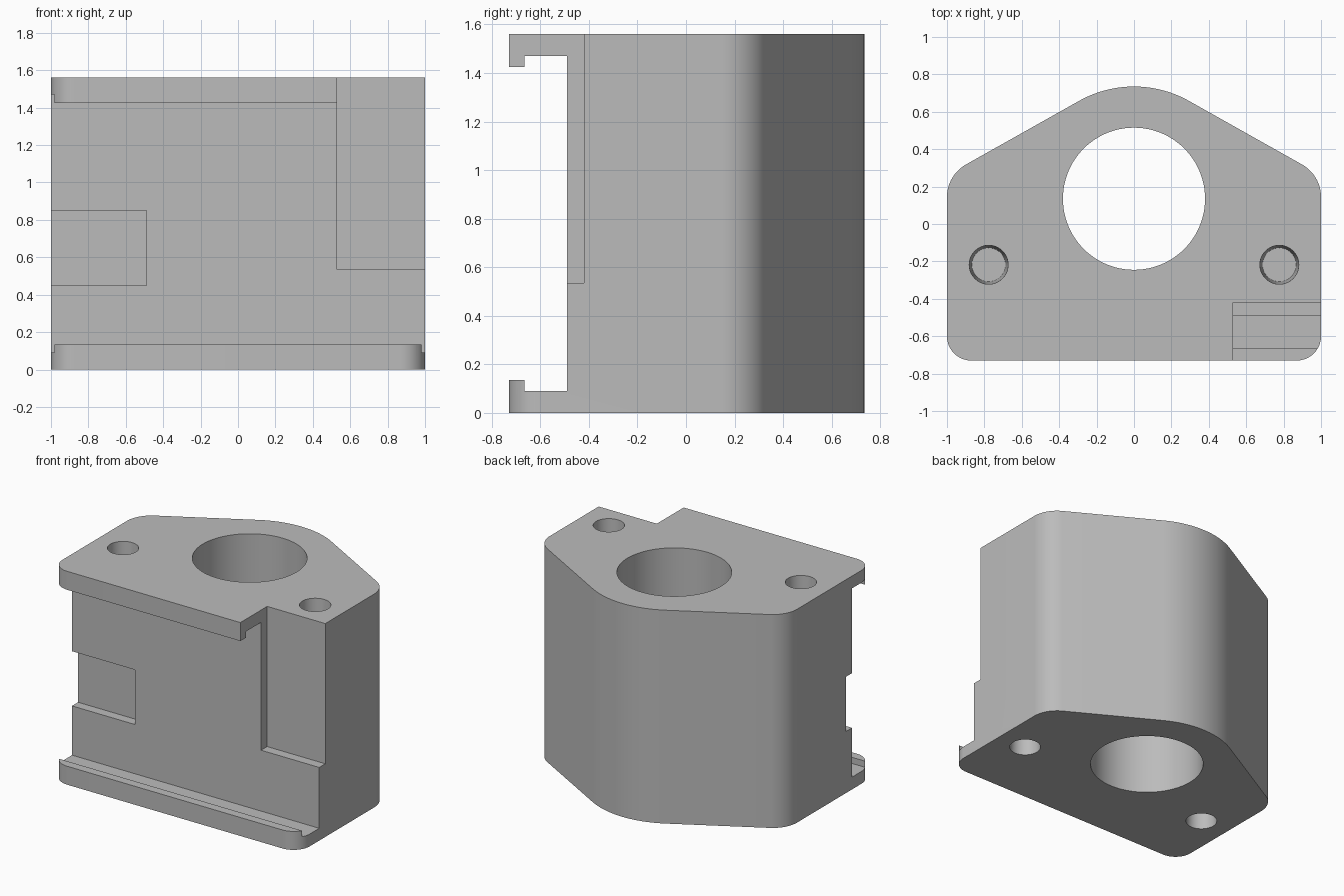
import bpy, bmesh
from math import sin, cos, radians, pi

cube = bpy.data.objects.get("Cube")
if cube:
    bpy.data.objects.remove(cube, do_unlink=True)

HEIGHT = 1.56
BORE_Y = 0.135

grey = bpy.data.materials.new("Grey plastic")
grey.use_nodes = True
colour = (0.5, 0.5, 0.5, 1)
grey.diffuse_color = colour
grey.node_tree.nodes["Principled BSDF"].inputs["Base Color"].default_value = colour


def prism(name, points, bottom, top):
    """Extrude a counter-clockwise outline upwards."""
    bm = bmesh.new()
    face = bm.faces.new([bm.verts.new((x, y, bottom)) for x, y in points])
    result = bmesh.ops.extrude_face_region(bm, geom=[face])
    for item in result["geom"]:
        if isinstance(item, bmesh.types.BMVert):
            item.co.z = top
    bmesh.ops.recalc_face_normals(bm, faces=bm.faces)
    mesh = bpy.data.meshes.new(name)
    bm.to_mesh(mesh)
    bm.free()
    mesh.materials.append(grey)
    obj = bpy.data.objects.new(name, mesh)
    bpy.context.collection.objects.link(obj)
    return obj


def box(name, x0, x1, y0, y1, z0, z1):
    return prism(name, [(x0, y0), (x1, y0), (x1, y1), (x0, y1)], z0, z1)


def cone(name, x, y, z0, z1, r0, r1):
    bpy.ops.mesh.primitive_cone_add(vertices=96, radius1=r0, radius2=r1,
                                    depth=z1 - z0, location=(x, y, (z0 + z1) / 2))
    obj = bpy.context.object
    obj.name = name
    obj.data.materials.append(grey)
    return obj


def arc(cx, cy, radius, start, end, steps=16):
    angles = [radians(start + (end - start) * i / steps) for i in range(steps + 1)]
    return [(cx + radius * cos(a), cy + radius * sin(a)) for a in angles]


def cut(target, cutter):
    cutter.hide_render = True
    mod = target.modifiers.new("Cut", 'BOOLEAN')
    mod.operation = 'DIFFERENCE'
    mod.solver = 'EXACT'
    mod.object = cutter
    bpy.context.view_layer.objects.active = target
    bpy.ops.object.modifier_apply(modifier=mod.name)
    bpy.data.objects.remove(cutter, do_unlink=True)


# Carriage body with rounded corners and a rounded, tapering back
slope = 60.6
outline = (arc(0.87, -0.60, 0.13, -90, 0)
           + arc(0.80, 0.144, 0.20, 0, slope)
           + arc(0, BORE_Y, 0.60, slope, 180 - slope, 32)
           + arc(-0.80, 0.144, 0.20, 180 - slope, 180)
           + arc(-0.87, -0.60, 0.13, 180, 270))
body = prism("carriage_body", outline, 0, HEIGHT)

# Front recess, leaving a hooked lip at the top and bottom
cut(body, box("channel_cutter", -1.2, 1.2, -0.665, -0.49, 0.09, 1.47))
cut(body, box("opening_cutter", -1.2, 1.2, -0.9, -0.60, 0.135, 1.425))
cut(body, box("lip_gap_cutter", -1.2, 1.2, -0.7, -0.60, 0.135, 1.425))

# Corner notch through the top, and side pocket
cut(body, box("corner_notch_cutter", 0.53, 1.2, -0.9, -0.42, 0.535, 1.8))
cut(body, box("side_pocket_cutter", -1.2, -0.49, -0.6, -0.42, 0.45, 0.85))

# Main bore
cut(body, cone("bore_cutter", 0, BORE_Y, -0.1, HEIGHT + 0.1, 0.38, 0.38))

# Tapered blind insert holes at both ends
for side in (-1, 1):
    x = side * 0.777
    cut(body, cone("top_hole_cutter", x, -0.218, HEIGHT - 0.4, HEIGHT + 0.001, 0.09, 0.104))
    cut(body, cone("bottom_hole_cutter", x, -0.218, -0.001, 0.4, 0.104, 0.09))

bpy.ops.object.select_all(action='DESELECT')
body.select_set(True)
bpy.context.view_layer.objects.active = body
bpy.ops.object.shade_smooth_by_angle(angle=radians(30))
